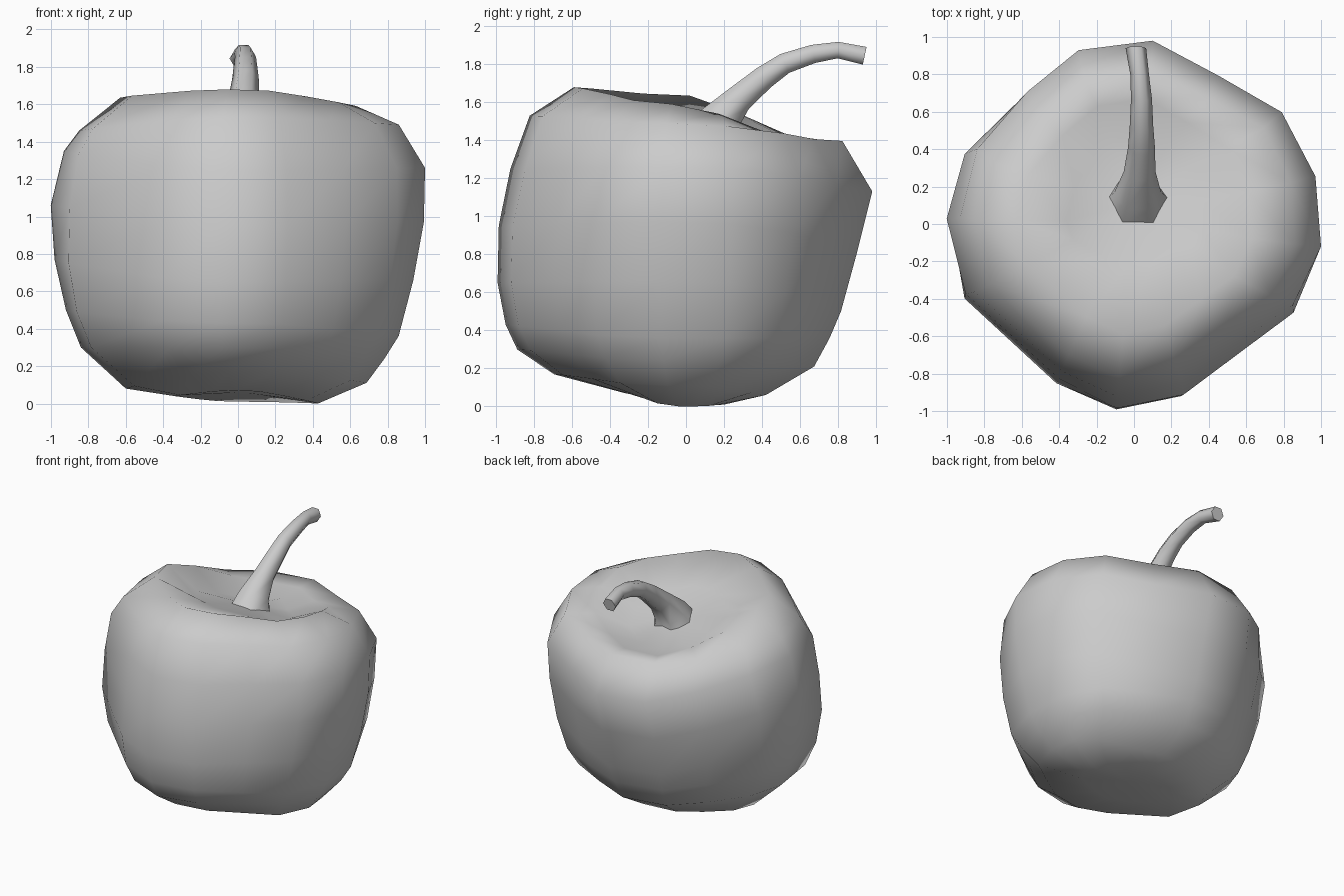
import bpy, bmesh, math
from mathutils import Vector

cube = bpy.data.objects.get("Cube")
if cube:
    bpy.data.objects.remove(cube)


def material(name, colour):
    mat = bpy.data.materials.new(name)
    mat.use_nodes = True
    mat.diffuse_color = colour
    mat.node_tree.nodes["Principled BSDF"].inputs["Base Color"].default_value = colour
    return mat


def skin(name, rings, start, end, mat):
    """Bridge closed rings in order, and close both ends on a centre point."""
    bm = bmesh.new()
    loops = [[bm.verts.new(p) for p in ring] for ring in rings]
    n = len(loops[0])
    for a, b in zip(loops, loops[1:]):
        for i in range(n):
            j = (i + 1) % n
            bm.faces.new((a[i], a[j], b[j], b[i]))
    for loop, point in ((loops[0], start), (loops[-1], end)):
        tip = bm.verts.new(point)
        for i in range(n):
            bm.faces.new((tip, loop[i], loop[(i + 1) % n]))
    bmesh.ops.recalc_face_normals(bm, faces=bm.faces)
    mesh = bpy.data.meshes.new(name)
    bm.to_mesh(mesh)
    bm.free()
    mesh.materials.append(mat)
    mesh.shade_smooth()
    obj = bpy.data.objects.new(name, mesh)
    bpy.context.collection.objects.link(obj)
    return obj


grey = material("plain grey", (0.6, 0.6, 0.6, 1))

# Fruit: a lopsided outline seen from above, scaled along four side profiles
outline = [(.1, 1), (.45, .81), (.79, .61), (.97, .26), (1, -.13), (.85, -.47),
           (.57, -.68), (.26, -.92), (-.09, -1), (-.4, -.84), (-.9, -.38),
           (-1, .03), (-.89, .4), (-.6, .71), (-.31, .94)]

# Each profile runs from the stalk hollow over the shoulder to the base: (reach, height)
front = [(.22, 1.54), (.59, 1.68), (.82, 1.53), (.92, 1.25), (.985, .95),
         (.985, .65), (.94, .43), (.88, .3), (.69, .17), (.32, .07)]
back = [(.48, 1.38), (.67, 1.4), (.82, 1.4), (.98, 1.13), (.9, .82),
        (.81, .5), (.75, .36), (.67, .21), (.42, .06), (.2, .01)]
right = [(.36, 1.5), (.63, 1.64), (.85, 1.46), (.93, 1.35), (1, 1.06),
         (.98, .77), (.92, .5), (.84, .3), (.6, .08), (.34, .04)]
left = [(.36, 1.47), (.63, 1.59), (.86, 1.49), (1, 1.26), (.99, .97),
        (.93, .66), (.85, .36), (.78, .24), (.68, .11), (.43, 0)]

# How far each corner lobe bulges out, ring by ring, keyed by (on the left, at the back)
bulge = {(True, True): [0, 0, .02, 0, -.02, -.04, -.04, -.03, 0, 0],
         (True, False): [0, 0, 0, 0, .02, .04, .05, .02, -.04, 0],
         (False, True): [0, 0, 0, .02, .03, .02, 0, 0, 0, 0],
         (False, False): [0, 0, -.02, -.03, 0, .05, .07, .06, .03, 0]}
sags = [.15, .15, .04]             # the shoulders dip towards the back

rings = []
for k, (f, b, r, l) in enumerate(zip(front, back, right, left)):
    sag = sags[k] if k < len(sags) else 0
    ring = []
    for x, y in outline:
        side, end = (l if x > 0 else r), (b if y > 0 else f)
        w = x * x / (x * x + y * y)
        z = w * side[1] + (1 - w) * end[1] - sag * abs(x) * max(y, 0)
        push = bulge[x > 0, y > 0][k] * 1.4 * abs(x * y)
        ring.append((x * side[0] + math.copysign(push, x),
                     y * end[0] + math.copysign(push, y), z))
    rings.append(ring)
skin("fruit", rings, (.02, .12, 1.45), (.02, -.03, .06), grey)

# Stalk: flared at the foot, arching over to the back: (x, y, z, radius)
path = [(.02, .12, 1.38, .18), (.02, .17, 1.5, .125), (.03, .28, 1.62, .085),
        (.04, .41, 1.73, .072), (.04, .52, 1.805, .063), (.04, .67, 1.855, .056),
        (.03, .8, 1.875, .05), (.01, .94, 1.845, .055)]
points = [Vector(p[:3]) for p in path]
sides = 6
rings = []
for i, p in enumerate(points):
    tangent = (points[min(i + 1, len(points) - 1)] - points[max(i - 1, 0)]).normalized()
    u = Vector((1, 0, 0))
    v = tangent.cross(u).normalized()
    turns = [math.tau * k / sides for k in range(sides)]
    rings.append([p + path[i][3] * (u * math.cos(t) + v * math.sin(t)) for t in turns])
stalk = skin("stalk", rings, points[0], points[-1], grey)
bpy.context.view_layer.objects.active = stalk
stalk.select_set(True)
bpy.ops.object.shade_smooth_by_angle(angle=math.radians(65))
